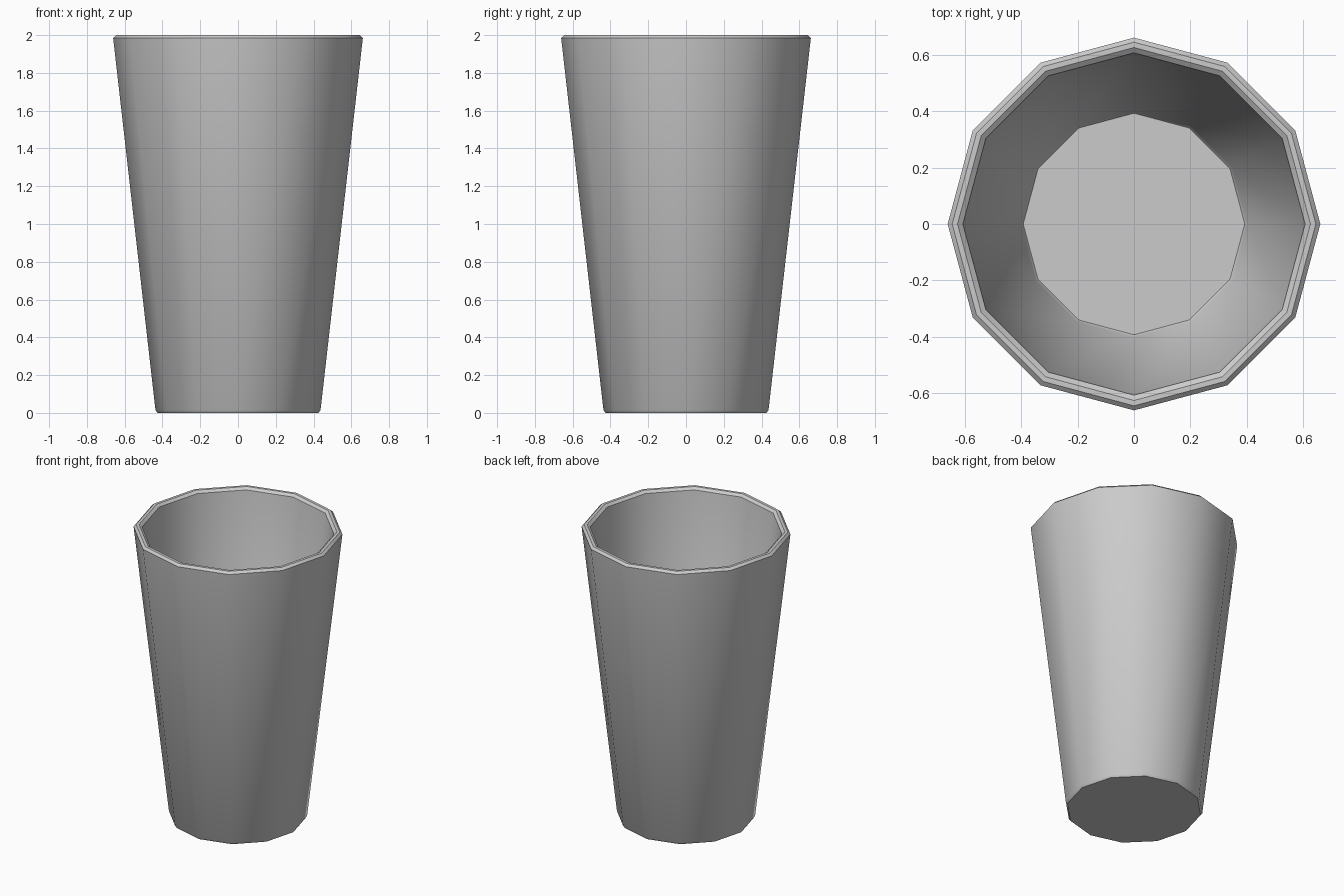
import bpy, bmesh
from math import cos, sin, pi, radians

if "Cube" in bpy.data.objects:
    bpy.data.objects.remove(bpy.data.objects["Cube"])

SIDES = 12
# Half-section (radius, height): base, outer wall, bevelled rim, inner wall, floor
PROFILE = [(0.426, 0.0), (0.437, 0.015), (0.661, 1.985), (0.645, 2.0),
           (0.626, 2.0), (0.607, 1.985), (0.402, 0.06), (0.393, 0.048)]

# Spin the section into rings and bridge them
bm = bmesh.new()
rings = [[bm.verts.new((r * cos(2 * pi * i / SIDES), r * sin(2 * pi * i / SIDES), z))
          for i in range(SIDES)] for r, z in PROFILE]
for a, b in zip(rings, rings[1:]):
    for i in range(SIDES):
        j = (i + 1) % SIDES
        bm.faces.new((a[i], a[j], b[j], b[i]))

# Underside and inner floor
bm.faces.new(rings[0][::-1])
bm.faces.new(rings[-1])
bmesh.ops.recalc_face_normals(bm, faces=bm.faces)

mesh = bpy.data.meshes.new("cup")
bm.to_mesh(mesh)
bm.free()
cup = bpy.data.objects.new("cup", mesh)
bpy.context.collection.objects.link(cup)

# Smooth walls, crisp bevels
bpy.context.view_layer.objects.active = cup
cup.select_set(True)
bpy.ops.object.shade_smooth_by_angle(angle=radians(31))
